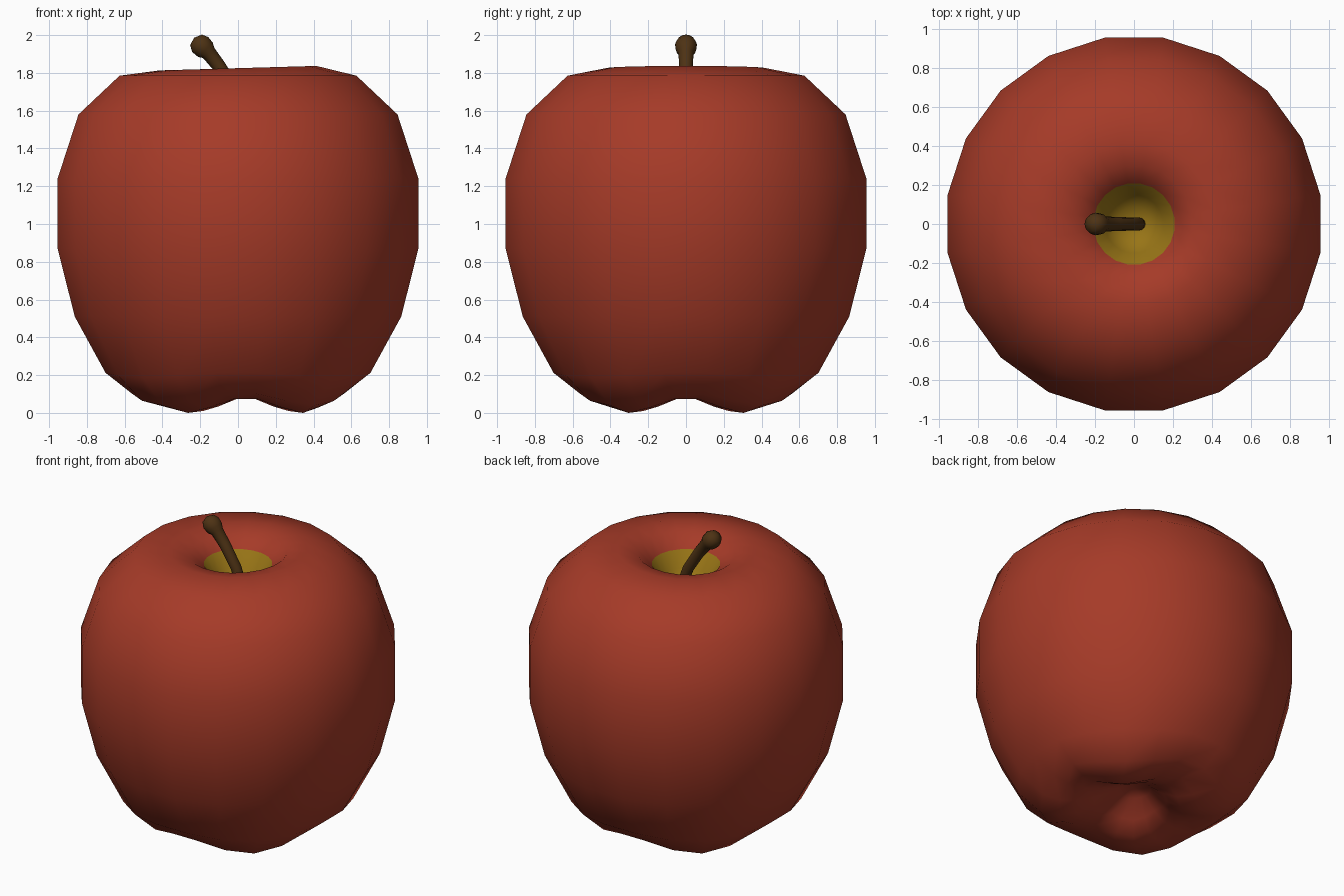
import bpy, bmesh, math
from mathutils import Vector

if "Cube" in bpy.data.objects:
    bpy.data.objects.remove(bpy.data.objects["Cube"])


def material(name, rgb):
    m = bpy.data.materials.new(name)
    m.diffuse_color = (*rgb, 1)
    m.use_nodes = True
    m.node_tree.nodes["Principled BSDF"].inputs["Base Color"].default_value = m.diffuse_color
    return m


red = material("apple red", (0.38, 0.043, 0.021))
olive = material("olive yellow", (0.31, 0.175, 0.008))
brown = material("stem brown", (0.075, 0.032, 0.007))


def skin_rings(name, rings, mats, tip_a, tip_b, mat_rule=None):
    """Bridge a list of vertex rings, closing both ends with a fan to a tip."""
    bm = bmesh.new()
    rows = [[bm.verts.new(p) for p in ring] for ring in rings]
    a, b = bm.verts.new(tip_a), bm.verts.new(tip_b)
    n = len(rows[0])
    for j in range(n):
        k = (j + 1) % n
        bm.faces.new((a, rows[0][k], rows[0][j]))
        bm.faces.new((b, rows[-1][j], rows[-1][k]))
        for r0, r1 in zip(rows, rows[1:]):
            bm.faces.new((r0[j], r0[k], r1[k], r1[j]))
    bmesh.ops.recalc_face_normals(bm, faces=bm.faces)
    for f in bm.faces:
        f.smooth = True
        if mat_rule:
            f.material_index = mat_rule(f.calc_center_median())
    me = bpy.data.meshes.new(name)
    bm.to_mesh(me)
    bm.free()
    for m in mats:
        me.materials.append(m)
    ob = bpy.data.objects.new(name, me)
    bpy.context.collection.objects.link(ob)
    return ob


# Apple body: (radius, height, lobe amount, colour ends) from the bottom pit up
profile = [
    (0.10, 0.17, 0.00), (0.22, 0.09, 0.02), (0.32, 0.045, 0.035),
    (0.43, 0.04, 0.04), (0.57, 0.075, 0.035), (0.71, 0.20, 0.015),
    (0.875, 0.51, 0), (0.967, 0.87, 0), (0.967, 1.24, 0),
    (0.855, 1.58, 0), (0.635, 1.785, 0), (0.42, 1.825, 0),
    (0.30, 1.80, 0), (0.21, 1.73, 0), (0.15, 1.63, 0), (0.09, 1.56, 0),
]
SIDES = 20
body_rings = []
for r, z, lobe in profile:
    ring = []
    for i in range(SIDES):
        a = math.radians(9) + i * math.tau / SIDES
        shift = 0.07 * lobe / 0.04 if r < 0.5 else 0
        tilt = 0.012 * math.cos(a) if 0.25 < r < 0.5 and z > 1 else 0
        ring.append((r * math.cos(a) + shift * (1 - r), r * math.sin(a),
                     max(0, z + lobe * math.cos(4 * a) + tilt)))
    body_rings.append(ring)
skin_rings("apple_body", body_rings, [red, olive], (0.02, 0, 0.2), (0.01, 0, 1.55),
           lambda c: 1 if c.z > 1.4 and math.hypot(c.x, c.y) < 0.21 else 0)

# Stem: bent tube with a rounded knob at the tip (x, z, radius)
path = [(0.03, 1.50, 0.034), (0.02, 1.60, 0.034), (-0.015, 1.70, 0.034),
        (-0.10, 1.835, 0.036), (-0.155, 1.905, 0.040), (-0.172, 1.922, 0.054),
        (-0.200, 1.950, 0.058), (-0.222, 1.975, 0.042)]
stem_rings = []
for i, (x, z, r) in enumerate(path):
    p, q = path[max(i - 1, 0)], path[min(i + 1, len(path) - 1)]
    t = Vector((q[0] - p[0], 0, q[1] - p[1])).normalized()
    side = Vector((t.z, 0, -t.x))
    stem_rings.append([Vector((x, 0, z)) + r * (math.cos(a) * side + math.sin(a) * Vector((0, 1, 0)))
                       for a in (k * math.tau / 12 for k in range(12))])
skin_rings("stem", stem_rings, [brown], (0.03, 0, 1.49), (-0.232, 0, 1.986))
